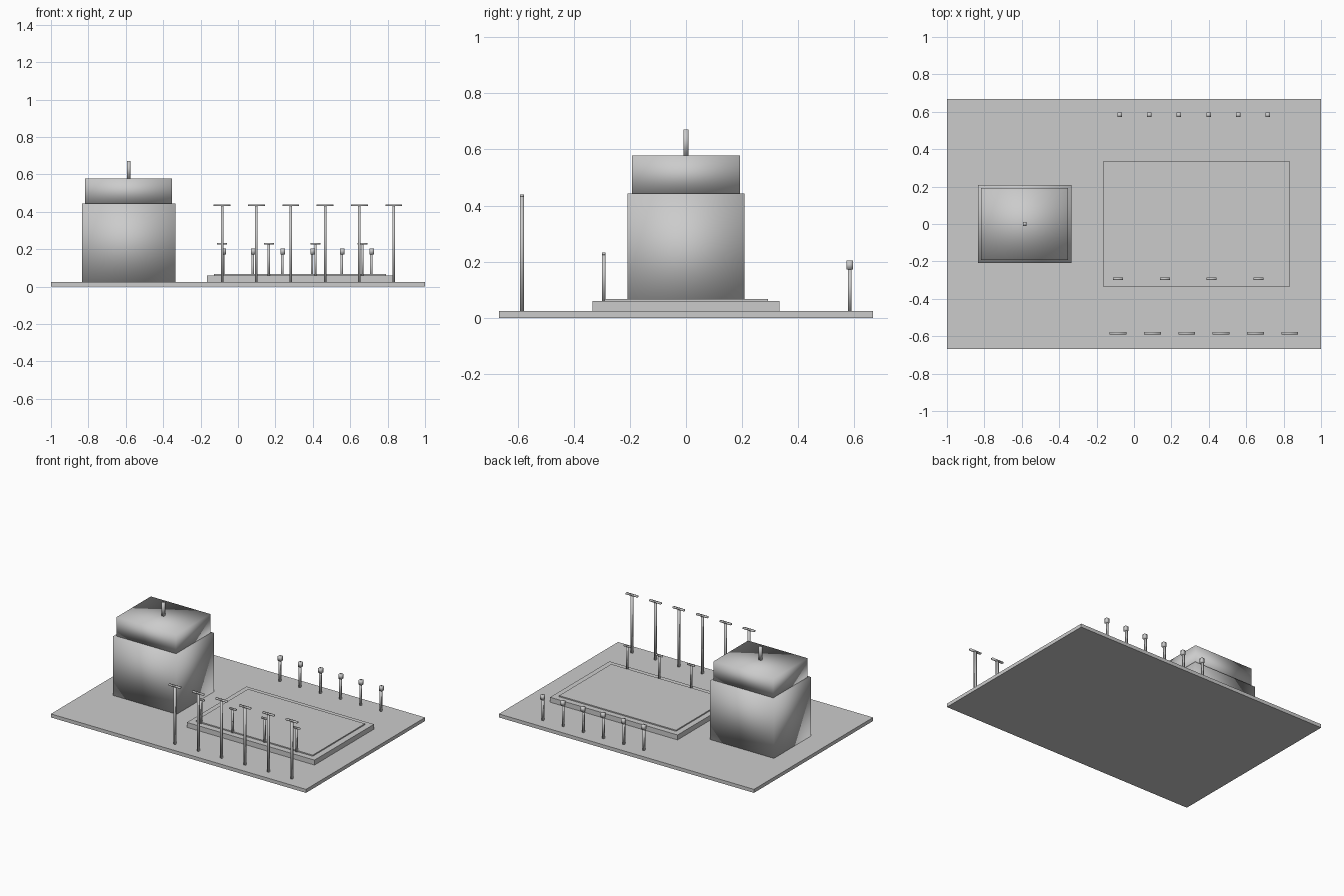
import bpy

if "Cube" in bpy.data.objects:
    bpy.data.objects.remove(bpy.data.objects["Cube"])

grey = bpy.data.materials.new("plain_grey")
grey.diffuse_color = (0.6, 0.6, 0.6, 1)
grey.use_nodes = True
grey.node_tree.nodes["Principled BSDF"].inputs["Base Color"].default_value = grey.diffuse_color


def box(name, x0, x1, y0, y1, z0, z1, smooth=True):
    """Box between limits, with shared normals when smooth."""
    bpy.ops.mesh.primitive_cube_add(size=1)
    ob = bpy.context.object
    ob.name = name
    lo, hi = (x0, y0, z0), (x1, y1, z1)
    for v in ob.data.vertices:
        v.co = [lo[i] if v.co[i] < 0 else hi[i] for i in range(3)]
    ob.data.materials.append(grey)
    for p in ob.data.polygons:
        p.use_smooth = smooth
    return ob


def post(name, x, y, z0, z1, w):
    return box(name, x - w / 2, x + w / 2, y - w / 2, y + w / 2, z0, z1)


# Site slab
box("ground_slab", -1, 1, -0.667, 0.667, 0, 0.025, False)

# Building with set-back upper storey and mast
box("building_body", -0.835, -0.335, -0.208, 0.208, 0.025, 0.443)
box("building_upper", -0.818, -0.352, -0.192, 0.192, 0.443, 0.578)
post("roof_mast", -0.585, 0, 0.578, 0.672, 0.019)

# Stepped platform
box("platform", -0.167, 0.833, -0.333, 0.333, 0.025, 0.06, False)
box("platform_top", -0.127, 0.79, -0.291, 0.293, 0.06, 0.068, False)

# Tall lamp posts along the front
for i in range(6):
    x = -0.085 + i * 0.1835
    post(f"tall_post_{i}", x, -0.585, 0.025, 0.43, 0.014)
    box(f"tall_post_bar_{i}", x - 0.045, x + 0.045, -0.592, -0.578, 0.43, 0.44)

# Short posts on the platform edge
for i in range(4):
    x = -0.085 + i * 0.25
    post(f"short_post_{i}", x, -0.293, 0.06, 0.224, 0.012)
    box(f"short_post_bar_{i}", x - 0.027, x + 0.027, -0.299, -0.287, 0.224, 0.233)

# Posts with box heads along the back
for i in range(6):
    x = -0.077 + i * 0.1585
    post(f"meter_post_{i}", x - 0.003, 0.584, 0.025, 0.173, 0.013)
    box(f"meter_head_{i}", x - 0.012, x + 0.012, 0.572, 0.595, 0.172, 0.204)
